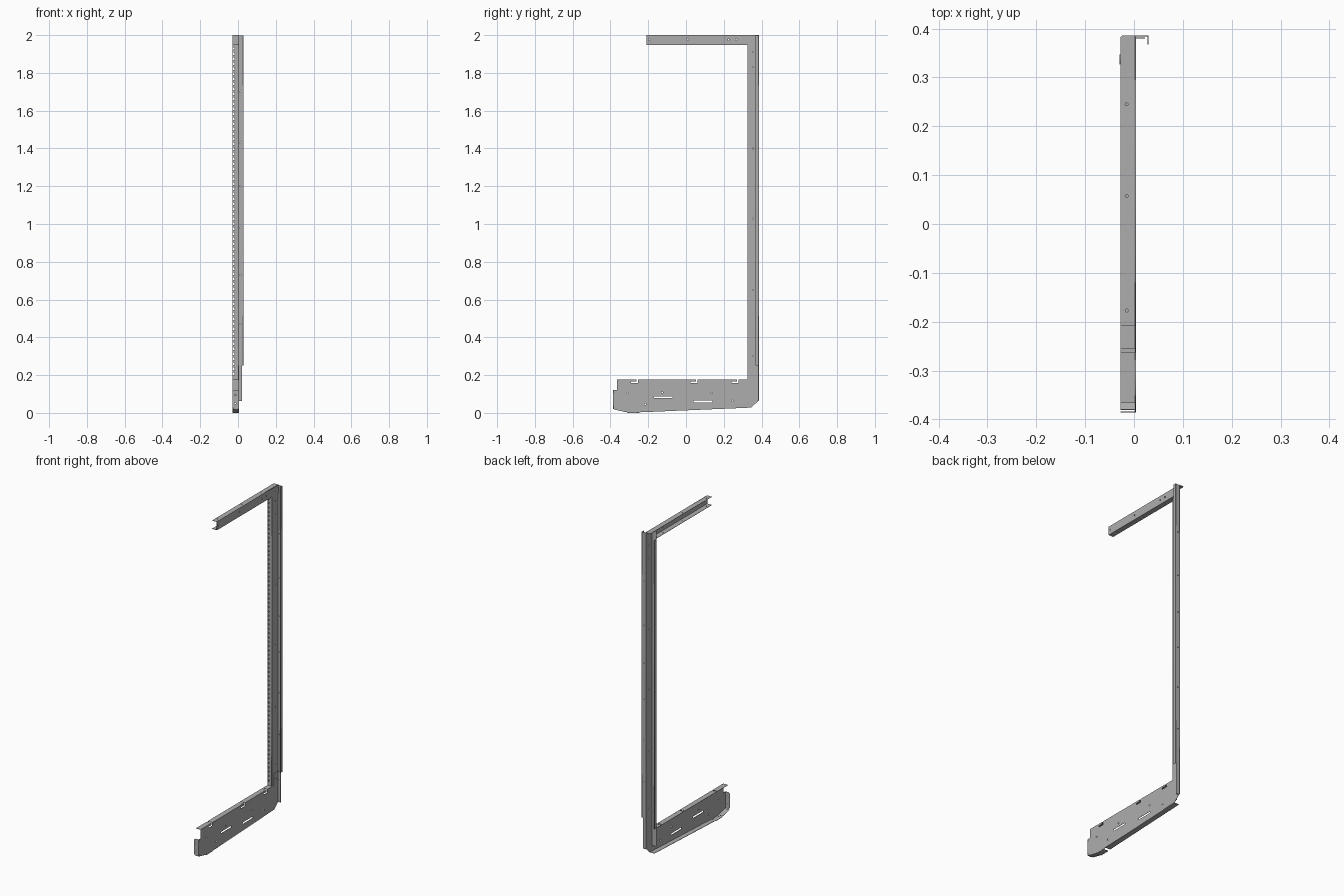
import bpy, bmesh, math
from mathutils import Matrix, Vector

if "Cube" in bpy.data.objects:
    bpy.data.objects.remove(bpy.data.objects["Cube"])

T = 0.002                      # sheet thickness
XL, XW, XP = -0.028, 0.003, 0.001   # flange edge, outer web, post web
X, Y, Z = Vector((1, 0, 0)), Vector((0, 1, 0)), Vector((0, 0, 1))

steel = bpy.data.materials.new("dark_grey_steel")
steel.diffuse_color = (0.42, 0.42, 0.42, 1)
steel.use_nodes = True
steel.node_tree.nodes["Principled BSDF"].inputs["Base Color"].default_value = steel.diffuse_color


def rect(a0, b0, a1, b1):
    return [(a0, b0), (a1, b0), (a1, b1), (a0, b1)]


def hole(a, b, r=0.004, n=12):
    return [(a + r * math.cos(i * math.tau / n), b + r * math.sin(i * math.tau / n)) for i in range(n)]


def slot(a, b, length, r):
    pts = []
    for side, start in ((1, -90), (-1, 90)):
        for k in range(7):
            t = math.radians(start + 30 * k)
            pts.append((a + side * (length / 2 - r) + r * math.cos(t), b + r * math.sin(t)))
    return pts


def add_mesh(name, me):
    me.name = name
    me.materials.clear()
    me.materials.append(steel)
    ob = bpy.data.objects.new(name, me)
    bpy.context.collection.objects.link(ob)
    return ob


def panel(name, u, v, origin, loops):
    """Flat sheet in the u/v plane; the first loop is the outline, the rest are holes."""
    cu = bpy.data.curves.new(name, 'CURVE')
    cu.dimensions, cu.fill_mode, cu.extrude = '2D', 'BOTH', T / 2
    for pts in loops:
        sp = cu.splines.new('POLY')
        sp.points.add(len(pts) - 1)
        for p, (a, b) in zip(sp.points, pts):
            p.co = (a, b, 0, 1)
        sp.use_cyclic_u = True
    tmp = bpy.data.objects.new(name + "_tmp", cu)
    bpy.context.collection.objects.link(tmp)
    bpy.context.view_layer.update()
    dg = bpy.context.evaluated_depsgraph_get()
    me = bpy.data.meshes.new_from_object(tmp.evaluated_get(dg))
    bpy.data.objects.remove(tmp)
    m = Matrix((u, v, u.cross(v))).transposed().to_4x4()
    m.translation = Vector(origin)
    me.transform(m)
    return add_mesh(name, me)


def perforated_strip(name, y, xs, zs):
    """Sheet of grid cells in the x/z plane; every second middle cell is left open."""
    bm = bmesh.new()
    grid = [[bm.verts.new((x, y, z)) for x in xs] for z in zs]
    for r in range(len(zs) - 1):
        for c in range(len(xs) - 1):
            if c == 1 and r % 2 == 1:
                continue
            bm.faces.new((grid[r][c], grid[r][c + 1], grid[r + 1][c + 1], grid[r + 1][c]))
    me = bpy.data.meshes.new(name)
    bm.to_mesh(me)
    bm.free()
    mod = add_mesh(name, me).modifiers.new("thickness", 'SOLIDIFY')
    mod.thickness, mod.offset = T, 0


# Base side plate, with hook notches along the top edge and an upright rear tab
outline = [(-.385, .02), (-.31, .003), (-.25, .003), (.345, .028), (.381, .062),
           (.381, .25), (.345, .25), (.345, .177)]
notches = (.278, .06, -.255)
for y in notches:
    outline += [(y, .177), (y, .157), (y - .036, .157), (y - .036, .165), (y - .008, .165), (y - .008, .177)]
outline += [(-.366, .177), (-.366, .122), (-.385, .122)]
panel("base_plate", Y, Z, (XW, 0, 0),
      [outline, slot(-.12, .083, .10, .005), slot(.09, .06, .10, .005)]
      + [hole(y, z) for y, z in ((-.31, .105), (-.215, .045), (-.125, .108), (.135, .105), (.245, .063), (.362, .21))])

# Base top flange, split at each notch
cuts = [-.366] + [c for y in sorted(notches) for c in (y - .008, y)] + [.327]
for i in range(0, len(cuts), 2):
    panel(f"base_top_flange_{i // 2}", X, Y, (0, 0, .176), [rect(XL, cuts[i], XW + T / 2, cuts[i + 1])])

# Base front flange with clipped corners
panel("base_front_flange", X, Z, (0, -.385, 0),
      [[(XW + T / 2, .02), (XL + .008, .02), (XL, .03), (XL, .112), (XL + .008, .122), (XW + T / 2, .122)],
       hole(-.014, .05), hole(-.014, .095)])

# Base bottom flanges following the sloped lower edge
edges = [((-.38, .019), (-.314, .004)), ((-.31, .001), (-.25, .001)), ((-.235, .0045), (.345, .029))]
for i, (p, q) in enumerate(edges):
    d = Vector((0, q[0] - p[0], q[1] - p[1]))
    panel(f"base_bottom_flange_{i}", d.normalized(), X, (0, p[0], p[1]),
          [rect(0, XL, d.length, XW + T / 2)])

# Base rear flange behind the post foot
panel("base_rear_flange", X, Z, (0, .381, 0), [rect(XW - T / 2, .062, .022, .25), hole(.012, .2)])

# Post: Z-shaped section with a perforated front wall
pitch, n = 0.0265, 66
levels = [.065] + [.2 + i * pitch + h for i in range(n) for h in (0, .013)] + [1.998]
perforated_strip("post_front_wall", .327, (-.0293, -.0275, -.0185, XP + T / 2), levels)
panel("post_front_lip", Y, Z, (-.0283, 0, 0), [rect(.326, .18, .347, 1.943)])
panel("post_web", Y, Z, (XP, 0, 0),
      [rect(.326, .065, .386, 1.998)] + [hole(.355, z, .003) for z in (.3, .65, 1.03, 1.4, 1.83, 1.91)])
panel("post_rear_flange", X, Z, (0, .385, 0),
      [[(XP, .062), (.022, .062), (.022, .25), (.0293, .25), (.0293, 1.998), (XP, 1.998)]]
      + [hole(.012, z, .003) for z in (.47, .73, .98, 1.2, 1.43, 1.7)])
panel("post_rear_lip", Y, Z, (.0283, 0, 0), [rect(.367, .25, .386, 1.998)])

# Top arm: channel open towards -x
panel("arm_web", Y, Z, (XW, 0, 0),
      [rect(-.209, 1.948, .384, 2)] + [hole(y, 1.975) for y in (-.195, .01, .225, .265, .355)])
for name, z in (("arm_top_flange", 1.999), ("arm_bottom_flange", 1.949)):
    end = .386 if z > 1.96 else .326
    panel(name, X, Y, (0, 0, z),
          [[(XL, -.209), (XW + T / 2, -.209), (XW + T / 2, end), (XL + .004, end), (XL, end - .004)]]
          + [hole(-.015, y, .003) for y in (-.177, .057, .245)])
